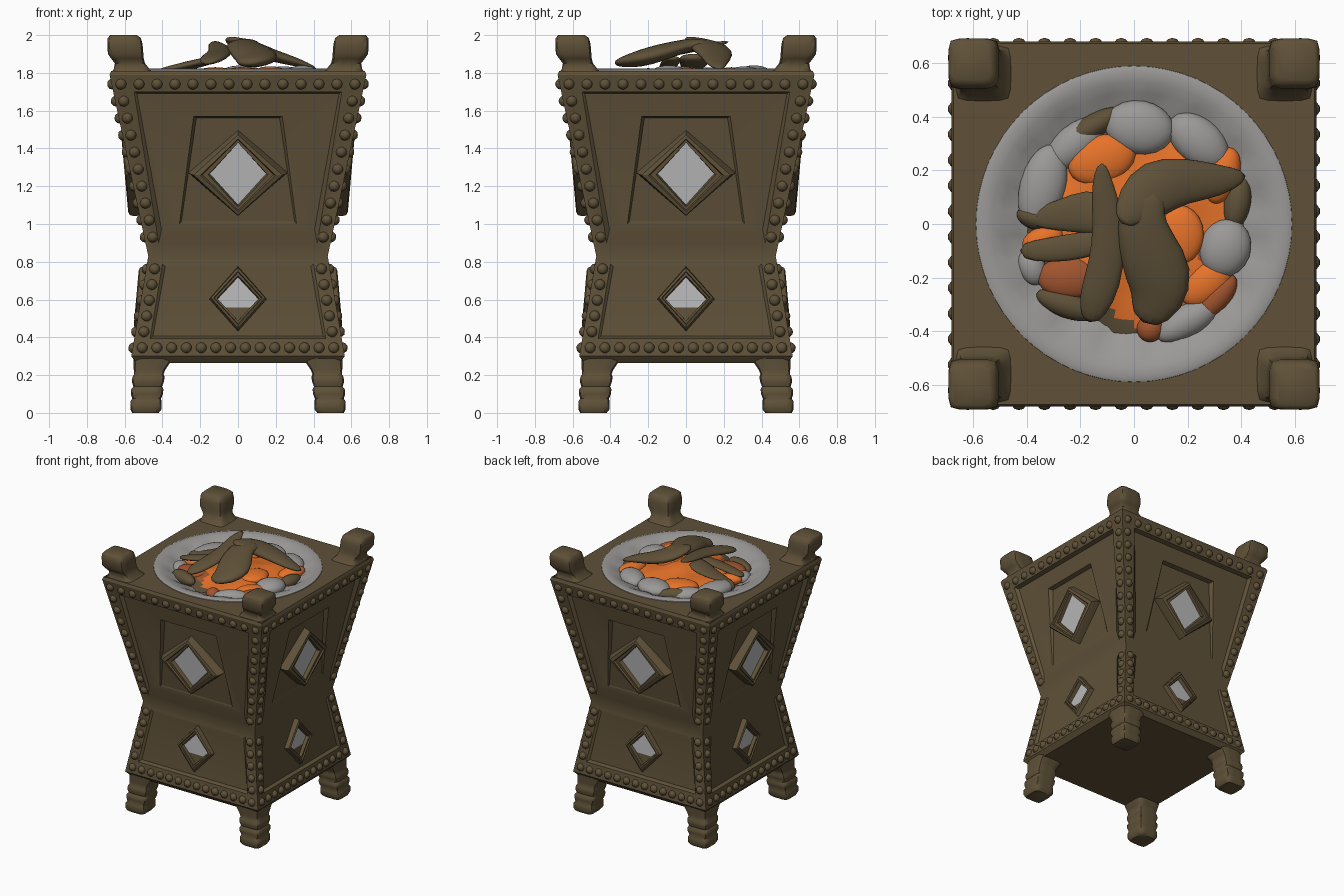
import bpy, bmesh, math
from mathutils import Vector, Matrix

if "Cube" in bpy.data.objects:
    bpy.data.objects.remove(bpy.data.objects["Cube"])


def material(name, rgb):
    m = bpy.data.materials.new(name)
    m.diffuse_color = (*rgb, 1)
    m.use_nodes = True
    m.node_tree.nodes["Principled BSDF"].inputs["Base Color"].default_value = m.diffuse_color
    return m


BRONZE = material("dark bronze", (0.115, 0.083, 0.040))
GREY = material("ash grey", (0.33, 0.32, 0.31))
PALE = material("pale grey", (0.48, 0.48, 0.48))
ORANGE = material("ember orange", (0.80, 0.17, 0.022))
RUST = material("dim ember", (0.36, 0.09, 0.028))


def finish(name, bm, mats, smooth=40):
    bmesh.ops.recalc_face_normals(bm, faces=bm.faces)
    me = bpy.data.meshes.new(name)
    bm.to_mesh(me)
    bm.free()
    ob = bpy.data.objects.new(name, me)
    bpy.context.collection.objects.link(ob)
    for m in mats:
        me.materials.append(m)
    bpy.ops.object.select_all(action='DESELECT')
    ob.select_set(True)
    bpy.context.view_layer.objects.active = ob
    bpy.ops.object.shade_smooth_by_angle(angle=math.radians(smooth))
    return ob


def loft(bm, rings, cap_start=False, cap_end=False):
    vs = [[bm.verts.new(p) for p in r] for r in rings]
    n = len(vs[0])
    for a, b in zip(vs, vs[1:]):
        for i in range(n):
            bm.faces.new((a[i], a[(i + 1) % n], b[(i + 1) % n], b[i]))
    if cap_start:
        bm.faces.new(vs[0][::-1])
    if cap_end:
        bm.faces.new(vs[-1])


def square_ring(cx, cy, h, z, n=24, power=7):
    pts = []
    for i in range(n):
        a = 2 * math.pi * i / n
        c, s = math.cos(a), math.sin(a)
        r = h / (abs(c) ** power + abs(s) ** power) ** (1 / power)
        pts.append(Vector((cx + r * c, cy + r * s, z)))
    return pts


def circle(r, z, n=64, wave=0):
    return [Vector((r * math.cos(t), r * math.sin(t), z + wave * math.cos(16 * t)))
            for t in (2 * math.pi * i / n for i in range(n))]


Z0, ZW, Z1 = 0.30, 0.83, 1.79
W0, WW, W1 = 0.565, 0.475, 0.68


def slope(z):
    return (WW - W0) / (ZW - Z0) if z < ZW else (W1 - WW) / (Z1 - ZW)


def half(z):
    return WW + (z - ZW) * slope(z)


# Wall coordinates on wall k: x along the wall, z height, n distance outward
def wall(k, x, z, n=0.0, dz=0.0):
    s = slope(z)
    p = (Vector((x, -half(z), z)) + Vector((0, -s, 1)).normalized() * dz
         + Vector((0, -1, -s)).normalized() * n)
    return Matrix.Rotation(k * math.pi / 2, 3, 'Z') @ p


# Body: square hourglass; panels sink at the outer ends and run flush at the waist
PANELS = {
    True: [(.55, 1.70, 0, .42, .90, 0), (.535, 1.685, -.03, .405, .97, -.003),
           (.235, 1.565, -.026, .31, 1.0, -.006), (.22, 1.55, -.055, .30, 1.01, -.012)],
    False: [(.40, .79, 0, .465, .395, 0), (.385, .775, -.004, .45, .41, -.022)],
}
bm = bmesh.new()
loft(bm, [[Vector((sx * w, sy * w, z)) for sx, sy in ((-1, -1), (1, -1), (1, 1), (-1, 1))]
          for w, z in ((0.535, 0.265), (W0, Z0), (WW, ZW), (W1, Z1), (0.672, 1.81))], cap_start=True)
bmesh.ops.recalc_face_normals(bm, faces=bm.faces)
walls = [f for f in bm.faces if abs(f.normal.z) < 0.5 and f.calc_area() > 0.3]
for f in walls:
    mid = f.calc_center_median()
    k = round((math.atan2(mid.y, mid.x) + math.pi / 2) / (math.pi / 2)) % 4
    side = Matrix.Rotation(k * math.pi / 2, 3, 'Z') @ Vector((1, 0, 0))
    for xt, zt, nt, xb, zb, nb in PANELS[mid.z > ZW]:
        bmesh.ops.inset_individual(bm, faces=[f], thickness=.01, depth=0)
        height = f.calc_center_median().z
        for v, up, s in [(v, v.co.z > height, 1 if v.co.dot(side) > 0 else -1) for v in f.verts]:
            v.co = wall(k, s * xt, zt, nt) if up else wall(k, s * xb, zb, nb)
finish("body", bm, [BRONZE], 25)

# Top plate: square outside, round opening inside
bm = bmesh.new()
loft(bm, [square_ring(0, 0, 0.672, 1.81, 64, 60), circle(0.57, 1.81)])
finish("top_plate", bm, [BRONZE])

# Legs and corner posts: (centre, half width, height)
LEG = [(.49, .070, 0), (.487, .083, .02), (.487, .083, .06), (.484, .076, .075), (.482, .085, .10),
       (.480, .085, .125), (.478, .076, .14), (.477, .085, .165), (.474, .085, .19),
       (.472, .078, .205), (.468, .084, .23), (.455, .098, .27), (.455, .10, .29)]
POST = [(.56, .110, 1.80), (.563, .095, 1.82), (.572, .080, 1.85), (.585, .086, 1.875),
        (.595, .094, 1.90), (.598, .093, 1.95), (.602, .088, 1.985), (.606, .07, 2.0)]
for label, prof in (("leg", LEG), ("corner_post", POST)):
    for sx in (-1, 1):
        for sy in (-1, 1):
            bm = bmesh.new()
            loft(bm, [square_ring(sx * c, sy * c, h, z) for c, h, z in prof], True, True)
            finish(label, bm, [BRONZE], 50)

# Diamond windows: raised frames and pale panes, set more upright than the walls
# (height, outer w, outer h, hole w, hole h, outward shift, lean)
WINDOWS = ((1.265, .25, .22, .148, .163, 0.0, -.12), (0.605, .150, .17, .107, .114, -.006, .08))
DIRS = ((1, 0), (0, 1), (-1, 0), (0, -1))
frames, panes = bmesh.new(), bmesh.new()
for k in range(4):
    for z, ow, oh, iw, ih, shift, lean in WINDOWS:
        def ring(t, n):
            a, b = iw + (ow - iw) * t, ih + (oh - ih) * t
            return [wall(k, a * dx, z, n + shift + lean * b * dy, b * dy) for dx, dy in DIRS]
        loft(frames, [ring(1.2, -.06), ring(1, .008), ring(.85, .026), ring(.5, .032),
                      ring(.4, .022), ring(.1, .022), ring(0, -.01)])
        panes.faces.new([panes.verts.new(p) for p in ring(.03, -.005)])
finish("window_frames", frames, [BRONZE], 20)
finish("window_panes", panes, [PALE])

# Beads along the wall edges
spots = []
for i in range(14):
    t = -1 + 2 * i / 13
    spots += [(t * (half(1.74) - .05), 1.74), (t * (half(.345) - .05), .345)]
for sx in (-1, 1):
    spots += [(sx * (half(z) - .045), z) for z in [.93 + .09 * i for i in range(9)]]
    spots += [(sx * (half(z) - .045), z) for z in [.43 + .083 * i for i in range(5)]]
bm = bmesh.new()
for k in range(4):
    for x, z in spots:
        bmesh.ops.create_icosphere(bm, subdivisions=2, radius=.03,
                                   matrix=Matrix.Translation(wall(k, x, z, -.006)))
finish("edge_beads", bm, [BRONZE], 60)

# Bowl with a pleated inner slope
bm = bmesh.new()
loft(bm, [circle(.59, 1.80), circle(.588, 1.815), circle(.57, 1.822), circle(.53, 1.814),
          circle(.49, 1.80, wave=.004), circle(.43, 1.765, wave=.012), circle(.36, 1.74),
          circle(.02, 1.72)], cap_end=True)
finish("bowl", bm, [GREY], 60)

# Ember bed: lumpy dome, coloured in patches
bm = bmesh.new()
rings = []
for j in range(14):
    r = .42 * (1 - j / 13.5)
    rings.append([Vector((p.x * (1 + .07 * math.sin(7 * math.atan2(p.y, p.x))), p.y,
                          1.75 + .07 * (1 - (r / .42) ** 2)
                          + .012 * math.sin(17 * p.x + 1) * math.cos(15 * p.y)))
                  for p in circle(r, 0, 60)])
loft(bm, rings, cap_end=True)
for f in bm.faces:
    c = f.calc_center_median()
    edge = c.xy.length + .05 * math.sin(13 * c.x + 9 * c.y)
    dim = c.y < -.12 and edge > .25 and (c.x < -.1 or c.x > .25)
    f.material_index = 2 if edge > .375 else (1 if dim else 0)
finish("ember_bed", bm, [ORANGE, RUST, BRONZE], 60)


# Coals: (x, y, z, length, width, height, turn)
def coals(name, mat, items):
    bm = bmesh.new()
    for x, y, z, a, b, h, turn in items:
        m = (Matrix.Translation((x, y, z)) @ Matrix.Rotation(math.radians(turn), 4, 'Z')
             @ Matrix.Diagonal((a, b, h, 1)))
        bmesh.ops.create_icosphere(bm, subdivisions=3, radius=1, matrix=m)
    finish(name, bm, [mat], 60)


coals("ash_coals", GREY, [(.02, .36, 1.785, .13, .10, .055, -10), (.24, .31, 1.78, .13, .085, .055, -40),
                          (-.34, .14, 1.78, .16, .085, .05, 75), (-.22, .30, 1.77, .13, .07, .05, 40),
                          (.34, -.09, 1.785, .11, .095, .055, 70), (.20, -.36, 1.77, .13, .06, .05, 30),
                          (-.38, -.16, 1.77, .07, .05, .04, 110)])
coals("bright_coals", ORANGE, [(-.12, .24, 1.79, .13, .09, .04, 20), (.17, -.04, 1.80, .09, .11, .035, 0),
                               (.33, .18, 1.78, .11, .06, .045, 70), (-.34, -.06, 1.785, .08, .05, .04, 20),
                               (.27, -.22, 1.78, .11, .07, .04, 40)])
coals("dim_coals", RUST, [(-.24, -.20, 1.785, .12, .08, .04, 0), (.31, -.27, 1.775, .10, .05, .04, 50),
                          (.06, -.39, 1.77, .05, .05, .04, 0)])
coals("charred_coals", BRONZE, [(-.25, -.30, 1.775, .12, .05, .045, -20), (.385, .08, 1.77, .10, .05, .045, 80),
                                (-.16, .36, 1.77, .13, .045, .05, 30), (-.37, .02, 1.775, .07, .04, .045, -20)])


# Charred wood pieces: flattened tapering sweeps, points are (x, y, z, half width)
def wood(name, pts, flat=.38):
    bm = bmesh.new()
    rings = []
    for i, (x, y, z, w) in enumerate(pts):
        a, b = Vector(pts[max(i - 1, 0)][:3]), Vector(pts[min(i + 1, len(pts) - 1)][:3])
        side = (b - a).cross(Vector((0, 0, 1))).normalized()
        up = side.cross(b - a).normalized()
        rings.append([Vector((x, y, z)) + side * w * math.cos(t) + up * w * flat * math.sin(t)
                      for t in (2 * math.pi * j / 10 for j in range(10))])
    loft(bm, rings, True, True)
    mod = finish(name, bm, [BRONZE], 180).modifiers.new("soften", 'SUBSURF')
    mod.levels = mod.render_levels = 1


wood("long_splinter", [(-.12, .23, 1.965, .015), (-.12, .15, 1.95, .045), (-.09, .0, 1.925, .065),
                       (-.10, -.15, 1.90, .07), (-.14, -.28, 1.875, .075), (-.17, -.37, 1.85, .03)])
wood("bent_log", [(.03, -.37, 1.85, .05), (.09, -.29, 1.865, .11), (.10, -.19, 1.89, .14), (.04, -.06, 1.93, .11),
                  (.02, .05, 1.955, .09), (.06, .14, 1.945, .08)])
wood("broad_log", [(-.05, .0, 1.985, .03), (.0, .07, 1.955, .09), (.08, .14, 1.925, .12),
                   (.19, .165, 1.89, .09), (.32, .16, 1.855, .065), (.42, .18, 1.82, .02)])
wood("left_splinter", [(-.43, -.10, 1.81, .03), (-.32, -.10, 1.83, .05), (-.2, -.08, 1.86, .055),
                       (-.08, -.06, 1.88, .04)])
wood("back_splinter", [(-.40, .02, 1.80, .03), (-.28, .03, 1.825, .06), (-.18, .05, 1.86, .09),
                       (-.08, .03, 1.89, .08)], .3)
